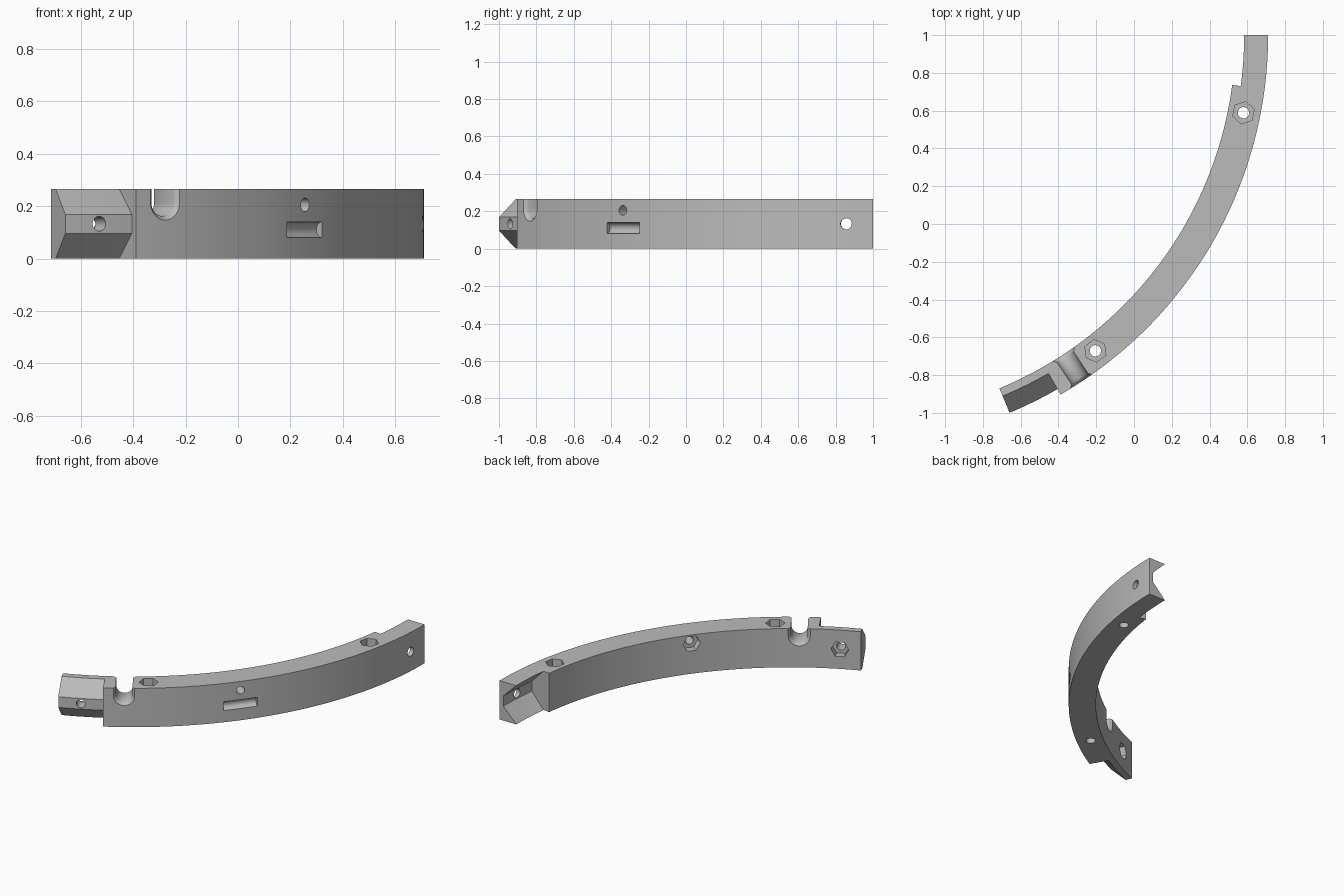
import bpy, bmesh, math
from mathutils import Vector

if "Cube" in bpy.data.objects:
    bpy.data.objects.remove(bpy.data.objects["Cube"])

CX, CY = -1.487, 1.0          # centre of the ring
R_IN, R_OUT, H = 2.024, 2.197, 0.265

mat = bpy.data.materials.new("light_grey")
mat.diffuse_color = (0.5, 0.5, 0.5, 1)
mat.use_nodes = True
mat.node_tree.nodes["Principled BSDF"].inputs["Base Color"].default_value = mat.diffuse_color


def frame(deg, r, t, z):
    """Point at radius r, tangent offset t, height z, in the frame turned by deg."""
    a = math.radians(deg)
    return Vector((CX + r * math.cos(a) - t * math.sin(a),
                   CY + r * math.sin(a) + t * math.cos(a), z))


def loft(name, rings):
    """Closed solid through rings of equal point count."""
    bm = bmesh.new()
    vs = [[bm.verts.new(p) for p in ring] for ring in rings]
    n = len(vs[0])
    for a, b in zip(vs, vs[1:]):
        for i in range(n):
            j = (i + 1) % n
            bm.faces.new((a[i], a[j], b[j], b[i]))
    bm.faces.new(vs[0][::-1])
    bm.faces.new(vs[-1])
    bmesh.ops.recalc_face_normals(bm, faces=bm.faces)
    me = bpy.data.meshes.new(name)
    bm.to_mesh(me)
    bm.free()
    me.materials.append(mat)
    ob = bpy.data.objects.new(name, me)
    bpy.context.collection.objects.link(ob)
    return ob


def sweep(name, profile, a0, a1):
    n = max(2, round(abs(a1 - a0) / 0.75))
    return loft(name, [[frame(a0 + (a1 - a0) * k / n, r, 0, z) for r, z in profile]
                       for k in range(n + 1)])


def circle(rad, n):
    return [(rad * math.cos(2 * math.pi * i / n), rad * math.sin(2 * math.pi * i / n))
            for i in range(n)]


def radial_hole(deg, z, rad, r0, r1, n=32):
    return loft("radial_cut", [[frame(deg, r, u, z + v) for u, v in circle(rad, n)]
                               for r in (r0, r1)])


def upright_hole(deg, r, rad, z0, z1, n=32):
    return loft("upright_cut", [[frame(deg, r + v, u, z) for u, v in circle(rad, n)]
                                for z in (z0, z1)])


# curved bar
bar = sweep("curved_bar", [(R_IN, 0), (R_OUT, 0), (R_OUT, H), (R_IN, H)], 0, -67.5)

cuts = []
# bevelled tongue at the left end
cuts.append(sweep("tongue_cut", [(2.3, -.035), (2.3, .3), (2.033, .3), (2.164, .169),
                                 (2.164, .096), (2.033, -.035)], -60, -69))
# matching groove at the far end
cuts.append(sweep("groove_cut", [(1.95, -.035), (2.035, -.035), (2.168, .098),
                                 (2.168, .167), (2.035, .3), (1.95, .3)], 1.5, -7.5))

# flared U channel across the bar
rings = []
flare = 0.018
stations = [(R_IN - .03, .07), (R_IN - .003, .07)]
for k in range(1, 7):
    a = k / 6 * math.pi / 2
    stations.append((R_IN + flare * math.sin(a) * 1.0 - .003 * (1 - k / 6),
                     .052 + flare * (1 - math.sin(a))))
stations += [(R_IN + R_OUT - r, w) for r, w in reversed(stations)]
for r, w in stations:
    ring = [(-w, .4)] + [(-w * math.cos(math.pi * i / 20), .214 - w * math.sin(math.pi * i / 20))
                         for i in range(21)] + [(w, .4)]
    rings.append([frame(-56.6, r, t, z) for t, z in ring])
cuts.append(loft("channel_cut", rings))

# bolt holes through the wall, two with hexagon nut pockets on the inside
for deg, z, rad in ((-63.75, .133, .028), (-37.5, .205, .026), (-3.75, .133, .03)):
    cuts.append(radial_hole(deg, z, rad, 1.9, 2.3))
for deg, z in ((-63.75, .133), (-37.5, .205)):
    cuts.append(radial_hole(deg, z, .056, 1.95, 2.075, 6))

# upright bolt holes with hexagon pockets in the top
for deg in (-11.25, -52.5):
    cuts.append(upright_hole(deg, 2.107, .03, -.1, .4))
    cuts.append(upright_hole(deg, 2.107, .06, H - .055, .4, 6))

# rounded slot in the outer face
cuts.append(loft("slot_cut", [[frame(-37.5, 2.196 + u, t, .11 + v) for u, v in circle(.03, 32)]
                              for t in (-.11, .11)]))

# apply the cuts one by one
bpy.context.view_layer.objects.active = bar
bar.select_set(True)
for c in cuts:
    c.hide_render = True
    m = bar.modifiers.new("cut", 'BOOLEAN')
    m.operation = 'DIFFERENCE'
    m.solver = 'EXACT'
    m.object = c
    bpy.ops.object.modifier_apply(modifier=m.name)
    bpy.data.objects.remove(c, do_unlink=True)

bpy.ops.object.select_all(action='DESELECT')
bar.select_set(True)
bpy.context.view_layer.objects.active = bar
bpy.ops.object.shade_smooth_by_angle(angle=math.radians(30))
